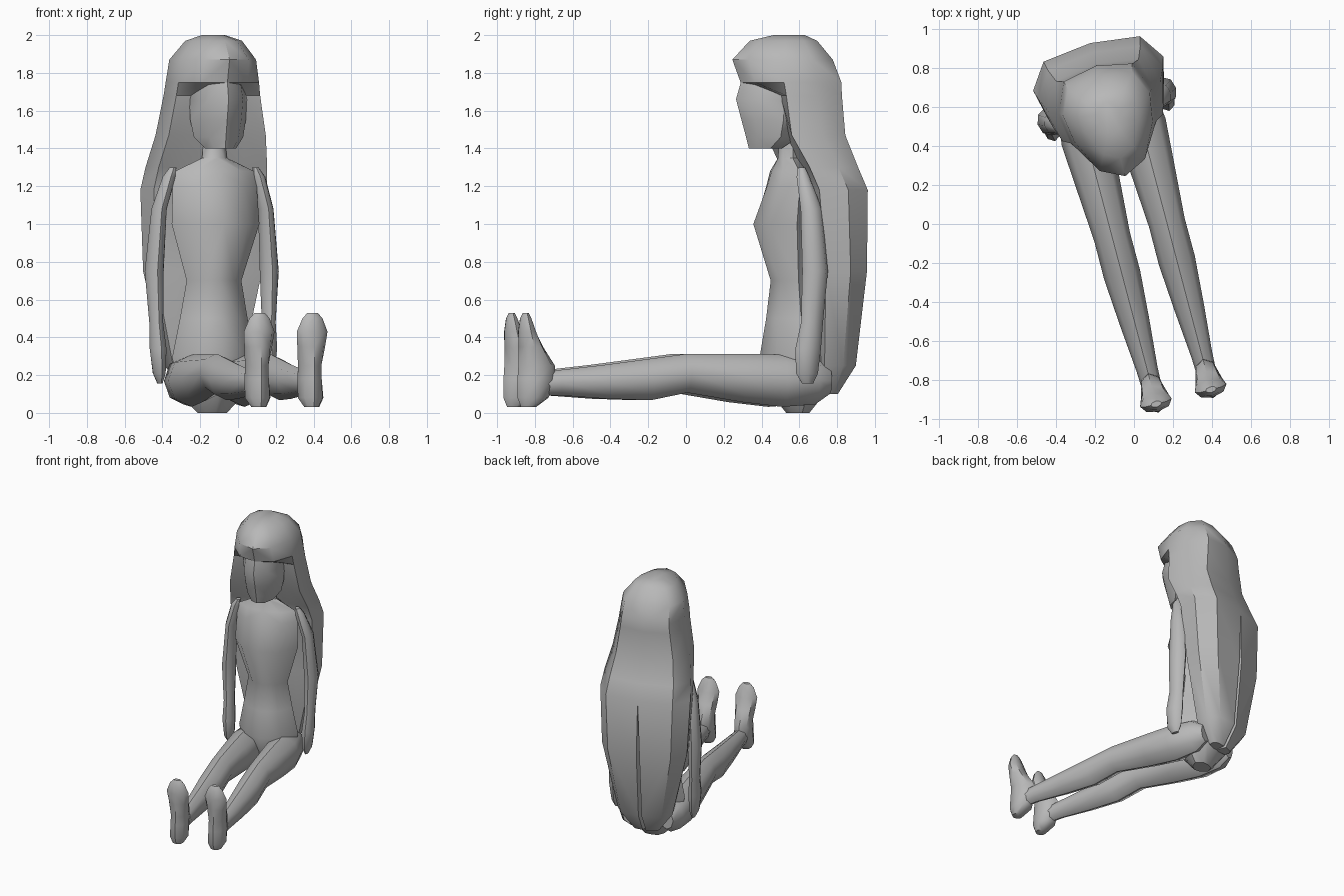
import bpy
import bmesh
from math import sin, cos, pi, radians
from mathutils import Vector

cube = bpy.data.objects.get("Cube")
if cube:
    bpy.data.objects.remove(cube, do_unlink=True)

# The whole figure sits turned slightly to its left
PIVOT = (-0.125, 0.55, 0)
YAW = radians(14.8)

grey = bpy.data.materials.new("plain grey")
grey.use_nodes = True
grey.diffuse_color = (0.48, 0.48, 0.48, 1)
grey.node_tree.nodes["Principled BSDF"].inputs["Base Color"].default_value = grey.diffuse_color


def mix(start, end, amount):
    return start + (end - start) * amount


def loft(name, rings, angle=45, crease_front=False):
    """Skin a stack of rings, mirror it across the body and shade it."""
    bm = bmesh.new()
    loops = [[bm.verts.new(point) for point in ring] for ring in rings]
    count = len(loops[0])
    for lower, upper in zip(loops, loops[1:]):
        for i in range(count):
            j = (i + 1) % count
            quad = (lower[i], lower[j], upper[j], upper[i])
            # leave the mirror plane open
            if any(abs(v.co.x) > 0.001 for v in quad):
                bm.faces.new(quad)
    bm.faces.new(loops[0])
    bm.faces.new(loops[-1])
    bmesh.ops.recalc_face_normals(bm, faces=bm.faces)
    if crease_front:
        for edge in bm.edges:
            if all(abs(v.co.x) < 0.001 and v.co.y < -0.15 for v in edge.verts):
                edge.smooth = False
    mesh = bpy.data.meshes.new(name)
    bm.to_mesh(mesh)
    bm.free()
    mesh.materials.append(grey)
    part = bpy.data.objects.new(name, mesh)
    bpy.context.collection.objects.link(part)
    part.location = PIVOT
    part.rotation_euler.z = YAW
    mirror = part.modifiers.new("mirror", 'MIRROR')
    mirror.merge_threshold = 0.001
    bpy.ops.object.select_all(action='DESELECT')
    part.select_set(True)
    bpy.context.view_layer.objects.active = part
    bpy.ops.object.shade_smooth_by_angle(angle=radians(angle))
    return part


def oval(center, across, along, sides=8):
    """A ring around a centre, spanned by two half-axis vectors."""
    turns = [2 * pi * i / sides for i in range(sides)]
    return [Vector(center) + Vector(across) * cos(t) + Vector(along) * sin(t) for t in turns]


def body_ring(z, width, front, back):
    """Left half of a body section with a ridge down the front."""
    return [(0, front, z),
            (width * 0.6, mix(front, back, 0.15), z),
            (width, mix(front, back, 0.55), z),
            (width * 0.6, mix(front, back, 0.95), z),
            (0, back, z)]


def hair_ring(z, width, front, side, back, gap=0):
    """Left half of a hair section; gap parts the hair at the back."""
    return [(0, front, z),
            (width * 0.52, mix(front, side, 0.25), z),
            (width * 0.9, side, z),
            (width, mix(side, back, 0.48), z),
            (width * 0.74, mix(side, back, 0.9), z),
            (gap, back, z)]


# Torso with neck and pelvis: height, half width, front, back
torso = [
    (1.44, 0.06, -0.06, 0.05),
    (1.35, 0.068, -0.065, 0.05),
    (1.28, 0.215, -0.10, 0.07),
    (1.20, 0.23, -0.125, 0.09),
    (1.00, 0.24, -0.20, 0.12),
    (0.70, 0.15, -0.105, 0.10),
    (0.50, 0.185, -0.13, 0.13),
    (0.30, 0.225, -0.165, 0.17),
    (0.12, 0.20, -0.12, 0.19),
    (0.00, 0.08, -0.02, 0.10),
]
loft("torso", [body_ring(*row) for row in torso])

# Face: height, half width, front, back
face = [
    (1.78, 0.14, -0.26, 0.10),
    (1.66, 0.158, -0.295, 0.10),
    (1.55, 0.152, -0.265, 0.08),
    (1.46, 0.135, -0.24, 0.04),
    (1.40, 0.085, -0.225, -0.05),
]
loft("face", [body_ring(*row) for row in face], crease_front=True)

# Long hair: height, half width, front, side, back, parting
hair = [
    (2.00, 0.06, -0.09, -0.02, 0.08),
    (1.97, 0.15, -0.22, -0.06, 0.14),
    (1.87, 0.23, -0.315, -0.08, 0.22),
    (1.75, 0.245, -0.27, -0.09, 0.27),
    (1.68, 0.255, -0.09, -0.08, 0.27),
    (1.47, 0.295, -0.03, -0.06, 0.28),
    (1.30, 0.33, 0.05, 0.03, 0.34),
    (1.18, 0.345, 0.08, 0.08, 0.39),
    (0.75, 0.325, 0.09, 0.12, 0.385, 0.012),
    (0.25, 0.21, 0.12, 0.14, 0.34, 0.012),
    (0.10, 0.10, 0.17, 0.18, 0.25, 0.012),
]
loft("hair", [hair_ring(*row) for row in hair], crease_front=True)

# Arms and hands: height, sideways and depth centre, half width, half depth
arm = [
    (1.30, 0.225, 0.005, 0.018, 0.02),
    (1.25, 0.245, 0.008, 0.036, 0.036),
    (1.08, 0.292, 0.04, 0.042, 0.058),
    (0.75, 0.315, 0.055, 0.052, 0.07),
    (0.48, 0.308, 0.04, 0.038, 0.06),
    (0.34, 0.303, 0.02, 0.046, 0.07),
    (0.21, 0.298, 0.015, 0.034, 0.06),
    (0.155, 0.293, 0.02, 0.012, 0.03),
]
loft("arms", [oval((x, y, z), (w, 0, 0), (0, d, 0)) for z, x, y, w, d in arm])

# Legs stretched forward: depth, height centre, half width, half height
LEG_X = 0.145
leg = [
    (0.18, 0.17, 0.05, 0.07),
    (0.10, 0.17, 0.105, 0.125),
    (-0.08, 0.17, 0.13, 0.138),
    (-0.30, 0.185, 0.115, 0.128),
    (-0.60, 0.21, 0.094, 0.103),
    (-0.80, 0.177, 0.095, 0.11),
    (-1.05, 0.165, 0.077, 0.09),
    (-1.30, 0.16, 0.055, 0.067),
    (-1.42, 0.15, 0.05, 0.06),
]
loft("legs", [oval((LEG_X, y, z), (w, 0, 0), (0, 0, h)) for y, z, w, h in leg])

# Upright feet from heel to toes: height, sole, instep, half width
foot = [
    (0.03, -1.51, -1.43, 0.04),
    (0.08, -1.53, -1.36, 0.07),
    (0.18, -1.53, -1.32, 0.066),
    (0.25, -1.525, -1.325, 0.064),
    (0.35, -1.525, -1.39, 0.076),
    (0.43, -1.525, -1.43, 0.084),
    (0.50, -1.515, -1.455, 0.055),
    (0.53, -1.50, -1.47, 0.028),
]
loft("feet", [oval((LEG_X, (sole + top) / 2, z), (w, 0, 0), (0, (top - sole) / 2, 0))
              for z, sole, top, w in foot])
